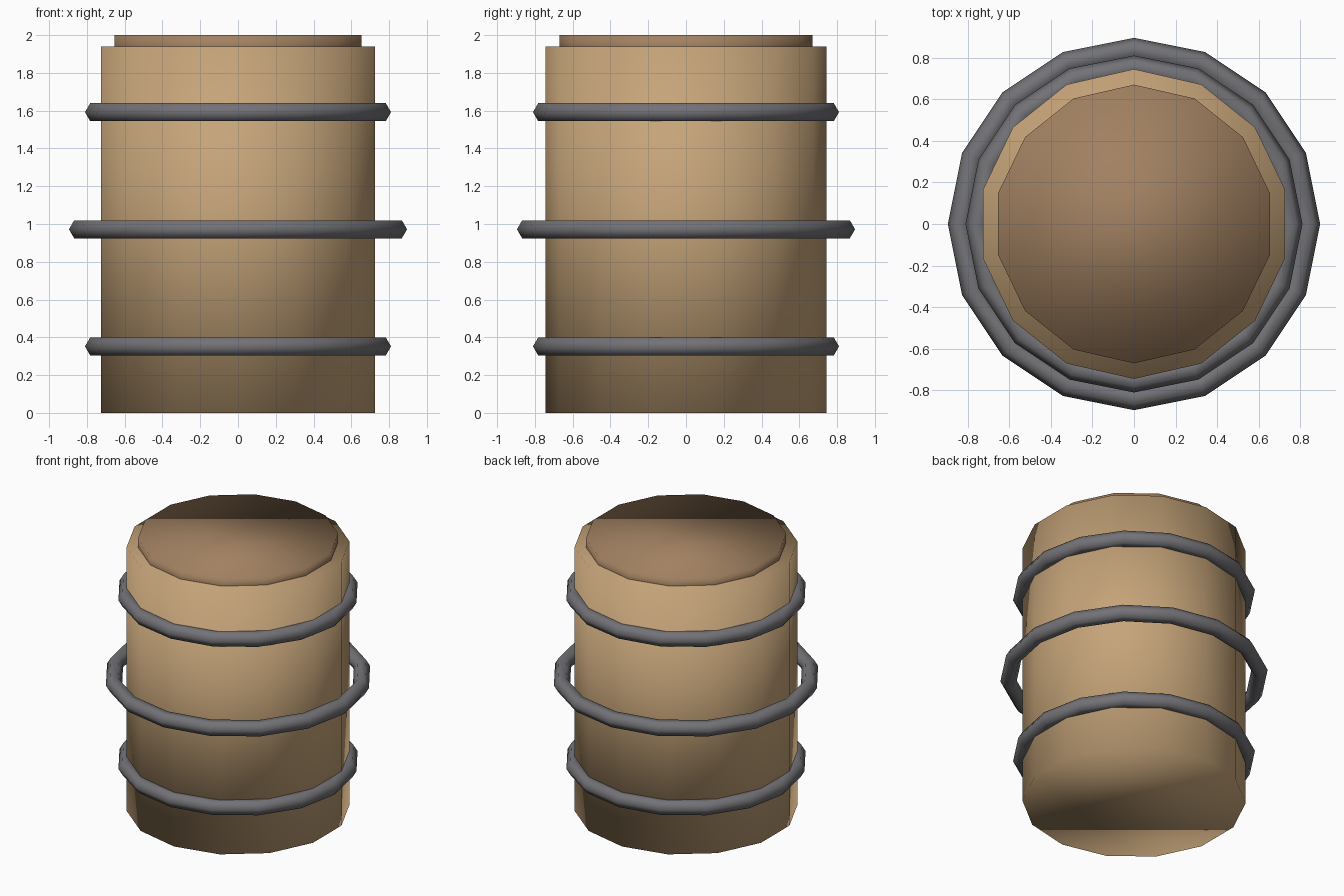
import bpy
import math

cube = bpy.data.objects.get("Cube")
if cube:
    bpy.data.objects.remove(cube, do_unlink=True)


def material(name, color):
    mat = bpy.data.materials.new(name)
    mat.use_nodes = True
    mat.diffuse_color = (*color, 1)
    bsdf = next(n for n in mat.node_tree.nodes if n.type == "BSDF_PRINCIPLED")
    bsdf.inputs["Base Color"].default_value = (*color, 1)
    return mat


def finish(name, mat):
    obj = bpy.context.object
    obj.name = name
    obj.data.materials.append(mat)
    bpy.ops.object.shade_smooth()
    return obj


def drum(name, radius, bottom, top, mat):
    bpy.ops.mesh.primitive_cylinder_add(
        vertices=14, radius=radius, depth=top - bottom,
        location=(0, 0, (bottom + top) / 2))
    finish(name, mat)


def hoop(name, radius, height, mat):
    bpy.ops.mesh.primitive_torus_add(
        major_segments=16, minor_segments=6, major_radius=radius,
        minor_radius=0.055, location=(0, 0, height))
    finish(name, mat)


wood = material("light wood", (0.56, 0.37, 0.19))
dark_wood = material("brown wood", (0.36, 0.22, 0.12))
iron = material("grey iron", (0.17, 0.17, 0.185))

# Barrel body and raised lid
drum("barrel_body", 0.745, 0, 1.94, wood)
drum("barrel_lid", 0.67, 1.88, 2.0, dark_wood)

# Three hoops, the middle one wider
hoop("lower_hoop", 0.755, 0.352, iron)
hoop("middle_hoop", 0.84, 0.972, iron)
hoop("upper_hoop", 0.755, 1.592, iron)
